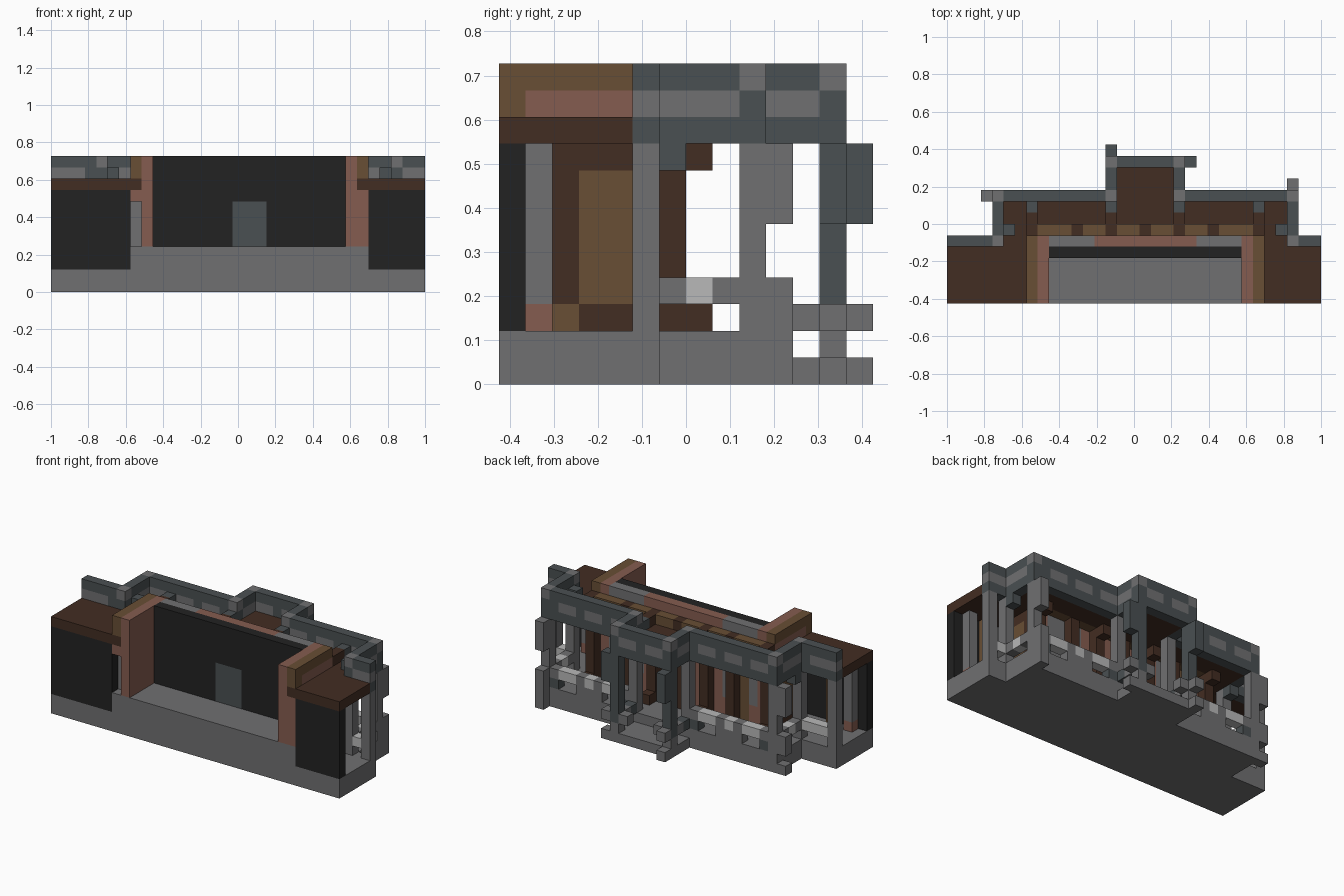
import bpy
import bmesh
from mathutils import Vector

cube = bpy.data.objects.get("Cube")
if cube:
    bpy.data.objects.remove(cube, do_unlink=True)

U = 2 / 33  # block size
COLOURS = {
    "stone": (.16, .16, .165), "slate": (.068, .08, .084),
    "pale_stone": (.48, .48, .48), "black": (.016, .016, .016),
    "dark_wood": (.055, .026, .016), "oak": (.14, .077, .035),
    "red_wood": (.235, .107, .08),
}
NAMES = list(COLOURS)
materials = []
for name, rgb in COLOURS.items():
    m = bpy.data.materials.new(name)
    m.use_nodes = True
    m.diffuse_color = (*rgb, 1)
    bsdf = m.node_tree.nodes["Principled BSDF"]
    bsdf.inputs["Base Color"].default_value = (*rgb, 1)
    bsdf.inputs["Roughness"].default_value = .9
    materials.append(m)

blocks = {}


def fill(part, colour, xs, ys, zs):
    """Fill a block range; a single number means one block thick."""
    rs = [range(*r) if isinstance(r, tuple) else (r,) for r in (xs, ys, zs)]
    for x in rs[0]:
        for y in rs[1]:
            for z in rs[2]:
                blocks[x, y, z] = (part, colour)


# Foundation and raised stage
fill("foundation", "stone", (0, 33), (0, 6), (0, 2))
fill("foundation", "stone", (4, 31), (6, 10), (0, 2))
fill("foundation", "stone", (14, 21), (10, 13), 0)
fill("stage_floor", "stone", (7, 28), (0, 5), (2, 4))

# Flat roof
fill("roof", "dark_wood", (0, 33), (0, 5), 9)
fill("roof", "dark_wood", (5, 30), (5, 9), 9)
fill("roof", "dark_wood", (15, 20), (9, 12), 9)
for x in range(9, 26):
    for y in range(4):
        blocks.pop((x, y, 9), None)

# Front walls of the wings
for xs in ((0, 7), (28, 33)):
    fill("wing_front_wall", "black", xs, 0, (2, 9))
for x in (1, 31):
    fill("wing_wall_post", "red_wood", x, 1, 2)
    fill("wing_wall_post", "stone", x, 1, (3, 9))
for x in (3, 29):
    fill("wing_wall_post", "oak", x, 1, (2, 9))

# Side walls of the stage
for inner, outer in ((8, 7), (26, 27)):
    fill("stage_side_wall", "red_wood", inner, (0, 5), (4, 12))
    fill("stage_side_wall", "dark_wood", outer, (1, 5), (2, 9))
    fill("stage_side_wall", "oak", outer, (3, 5), (3, 8))
    fill("stage_side_wall", "oak", outer, 2, 2)
    fill("stage_side_wall", "stone", outer, 1, (3, 9))
    fill("stage_side_wall", "red_wood", outer, 1, 2)
    fill("stage_trim", "red_wood", outer, (0, 6), 10)
    fill("stage_trim", "oak", outer, (0, 6), 11)
    fill("stage_trim", "oak", outer, 0, 10)
fill("stage_trim", "red_wood", 7, 0, 8)
fill("stage_trim", "red_wood", 27, 0, (4, 9))

# Back wall of the stage with its door
fill("stage_back_wall", "black", (9, 26), 4, (4, 12))
fill("stage_door", "slate", (16, 19), 4, (4, 8))

# Rear cladding behind the stage
fill("rear_cladding", "red_wood", (8, 27), 5, (2, 12))
for xs in ((9, 13), (22, 26)):
    fill("rear_cladding", "stone", xs, 5, (4, 12))
fill("rear_beam", "oak", (7, 28), 6, (9, 11))
for x in (10, 17, 23):
    fill("rear_cladding", "oak", x, 5, (2, 9))

# Timber columns with feet, capitals and roof brackets
for x in (7, 14, 20, 27):
    fill("timber_column", "dark_wood", x, 6, (2, 11))
    fill("timber_column", "dark_wood", x, 5, (2, 9))
    for z in (2, 8, 10):
        fill("timber_bracket", "dark_wood", x, 7, z)
    fill("roof_bracket", "slate", x, 8, 10)
for x in (11, 17, 23):
    fill("timber_column", "dark_wood", x, 6, (2, 9))
    fill("timber_bracket", "dark_wood", x, 6, 10)
for x in (5, 29):
    fill("roof_bracket", "slate", x, 6, 10)

# Parapet runs: slate with lighter dashes in the middle course
RUNS = [((0, 5), 5), ((30, 33), 5), ((4, 15), 9), ((20, 31), 9), ((14, 21), 12),
        (4, (5, 10)), (30, (5, 10)), (14, (9, 13)), (20, (9, 13))]
for xs, ys in RUNS:
    fill("parapet", "slate", xs, ys, (9, 12))
    if isinstance(xs, tuple):
        for x in range(*xs):
            if (x - xs[0]) % 3:
                fill("parapet", "stone", x, ys, 10)
    else:
        fill("parapet", "stone", xs, (ys[0] + 1, ys[1] - 1), 10)
for x in (0, 32):
    fill("parapet", "stone", x, 5, 10)

# Stone posts below the parapet corners
CORNERS = [(4, 5), (30, 5), (4, 9), (30, 9), (14, 9), (20, 9), (14, 12), (20, 12)]
for x, y in CORNERS:
    fill("parapet_corner", "slate", x, y, (9, 11))
    fill("parapet_corner", "stone", x, y, 11)
    fill("porch_post", "slate" if y == 12 else "stone", x, y, (2, 9))
    fill("porch_post", "stone", x, y, 1)
for x in (0, 32):
    fill("porch_post", "stone", x, 5, (2, 9))
for x in (4, 30):
    fill("porch_brace", "slate", x, 6, 8)

# Projecting stubs on the outer corners
for x, y in ((3, 9), (30, 10), (14, 13), (21, 12)):
    fill("corner_stub", "slate" if y > 10 else "stone", x, y, (6, 9))
    fill("corner_stub", "stone", x, y, 0)
    fill("corner_stub", "stone", x, y, 2)
fill("corner_stub", "stone", 30, 10, (0, 4))
fill("corner_stub", "stone", 3, 9, 3)

# Low railings between the posts
for a, b in ((5, 14), (21, 30)):
    for x in range(a, b):
        edge = min(x - a, b - 1 - x)
        fill("railing", "pale_stone" if edge in (1, 2, 4) else "stone", x, 9, 3)
    for x in (a, b - 1):
        fill("railing_foot", "slate", x, 9, 2)
    fill("railing_foot", "stone", (a + 3, b - 3), 9, 2)
for x in (4, 30):
    for y in range(6, 9):
        fill("railing", "pale_stone" if y == 7 else "stone", x, y, 3)
for xs in ((1, 4), (31, 32)):
    fill("railing", "pale_stone", xs, 5, 3)
for x in (14, 20):
    fill("railing", "slate", x, 10, 2)
    fill("railing", "stone", x, 11, 2)
for x in (15, 19):
    fill("railing", "stone", x, 12, 2)

# Turn each part's blocks into one clean shell
ORIGIN = Vector((16.5, 7, 0))
AXES = [Vector(v) for v in ((1, 0, 0), (0, 1, 0), (0, 0, 1))]


def build(part):
    bm = bmesh.new()
    for pos, (owner, colour) in blocks.items():
        if owner != part:
            continue
        centre = Vector(pos) + Vector((.5, .5, .5)) - ORIGIN
        for i in range(3):
            for side in (-1, 1):
                n = AXES[i] * side
                if tuple(int(c) for c in Vector(pos) + n) in blocks and min(Vector(pos) + n) >= 0:
                    continue
                s, t = AXES[(i + 1) % 3] / 2, AXES[(i + 2) % 3] * side / 2
                mid = centre + n / 2
                quad = (mid - s - t, mid + s - t, mid + s + t, mid - s + t)
                face = bm.faces.new([bm.verts.new(p * U) for p in quad])
                face.material_index = NAMES.index(colour)
    bmesh.ops.remove_doubles(bm, verts=bm.verts[:], dist=U / 50)
    bmesh.ops.dissolve_limit(bm, angle_limit=.02, verts=bm.verts[:],
                             edges=bm.edges[:], delimit={'MATERIAL', 'NORMAL'})
    mesh = bpy.data.meshes.new(part)
    bm.to_mesh(mesh)
    bm.free()
    for m in materials:
        mesh.materials.append(m)
    bpy.context.collection.objects.link(bpy.data.objects.new(part, mesh))


for part in sorted({owner for owner, _ in blocks.values()}):
    build(part)
